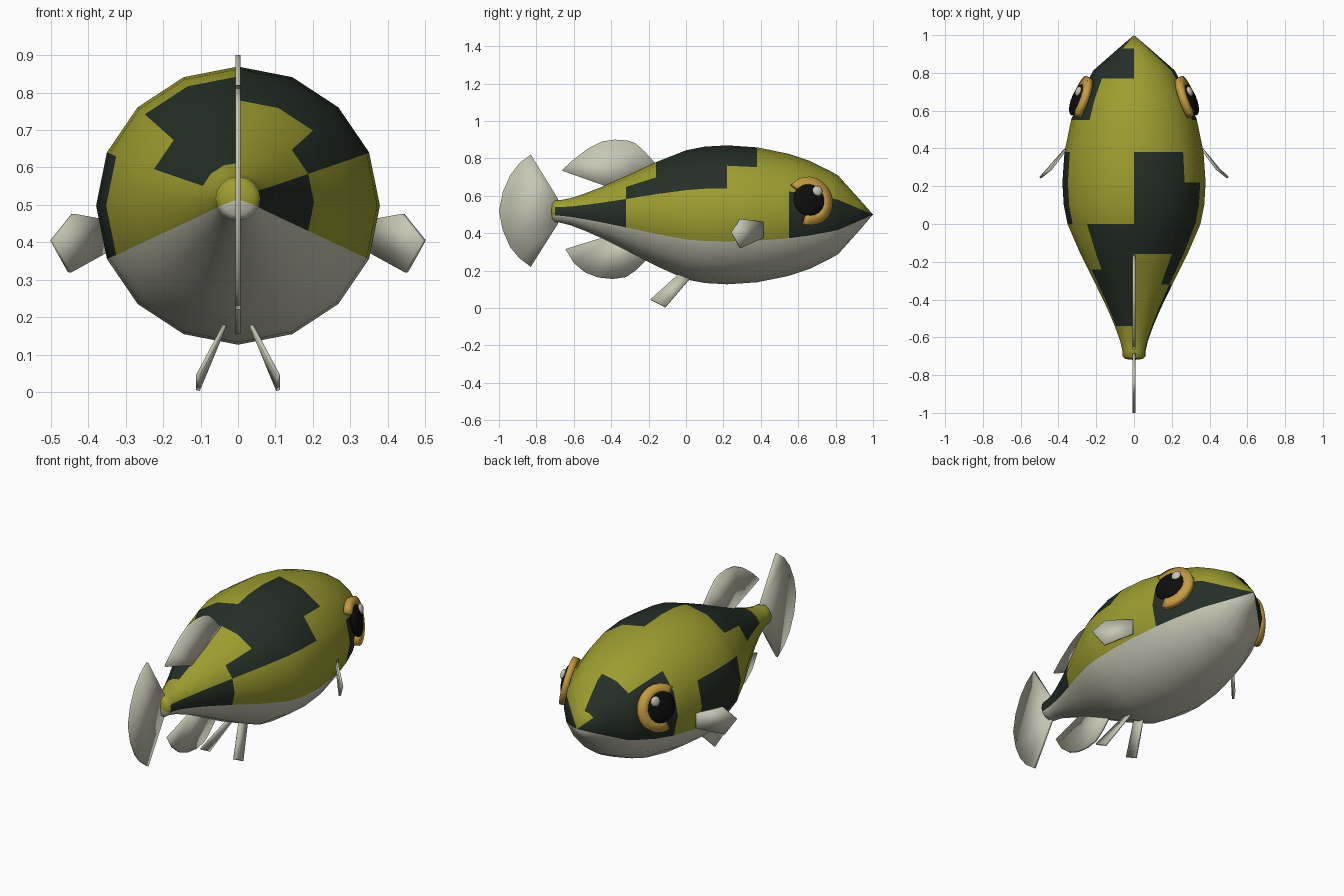
import bpy, bmesh, math
from mathutils import Vector, Matrix

if "Cube" in bpy.data.objects:
    bpy.data.objects.remove(bpy.data.objects["Cube"])


def material(name, rgb):
    m = bpy.data.materials.new(name)
    m.diffuse_color = (*rgb, 1)
    m.use_nodes = True
    m.node_tree.nodes["Principled BSDF"].inputs["Base Color"].default_value = m.diffuse_color
    return m


OLIVE = material("olive yellow", (0.34, 0.34, 0.03))
DARK = material("dark green", (0.018, 0.028, 0.02))
PALE = material("pale cream", (0.57, 0.57, 0.46))
AMBER = material("amber", (0.56, 0.33, 0.055))
BLACK = material("black", (0.004, 0.004, 0.004))


def add_object(name, bm, mats, mirror=False, thickness=0, offset=0, angle=40):
    bmesh.ops.recalc_face_normals(bm, faces=bm.faces) if not thickness else None
    me = bpy.data.meshes.new(name)
    bm.to_mesh(me)
    bm.free()
    ob = bpy.data.objects.new(name, me)
    bpy.context.collection.objects.link(ob)
    for m in mats:
        me.materials.append(m)
    if thickness:
        mod = ob.modifiers.new("thickness", 'SOLIDIFY')
        mod.thickness, mod.offset = thickness, offset
    if mirror:
        ob.modifiers.new("mirror", 'MIRROR').use_mirror_merge = False
    bpy.ops.object.select_all(action='DESELECT')
    ob.select_set(True)
    bpy.context.view_layer.objects.active = ob
    bpy.ops.object.shade_smooth_by_angle(angle=math.radians(angle))
    return ob


# Body: sixteen-sided rings along y, (position, radius)
RINGS = [(0.93, 0.082), (0.815, 0.213), (0.77, 0.24), (0.66, 0.295), (0.55, 0.333),
         (0.38, 0.368), (0.22, 0.379), (0.1, 0.372), (0.0, 0.352), (-0.16, 0.283),
         (-0.24, 0.243), (-0.32, 0.203), (-0.45, 0.14), (-0.54, 0.102),
         (-0.62, 0.073), (-0.67, 0.062), (-0.70, 0.06), (-0.715, 0.045)]
# Dark patches: side, first sector, last sector, rear y, front y
PATCHES = [(1, 3, 4, 0.55, 1.0), (1, 0, 1, -0.16, 0.38), (1, 2, 2, -0.32, 0.22),
           (1, 3, 4, -0.70, -0.32), (-1, 0, 1, 0.77, 0.93), (-1, 2, 4, 0.55, 1.0),
           (-1, 3, 4, 0.0, 0.38), (-1, 0, 1, -0.54, 0.0), (-1, 2, 2, -0.54, -0.27)]


def body_colour(sector, y):
    side = 1 if sector < 8 else -1
    k = sector if side == 1 else 15 - sector
    if k >= 5:
        return 2
    return int(any(side == s and a <= k <= b and lo < y < hi
                   for s, a, b, lo, hi in PATCHES))


bm = bmesh.new()
tip = bm.verts.new((0, 1, 0.5))
loops = []
for y, r in RINGS:
    zc = 0.498 + 0.019 * min(1, max(0, -y / 0.7))
    loops.append([bm.verts.new((r * math.sin(k * math.pi / 8), y,
                                zc + r * 0.98 * math.cos(k * math.pi / 8)))
                  for k in range(16)])
end = bm.verts.new((0, -0.72, 0.515))
for k in range(16):
    j = (k + 1) % 16
    bm.faces.new((tip, loops[0][k], loops[0][j])).material_index = body_colour(k, 0.97)
    for i in range(len(loops) - 1):
        a, b = loops[i], loops[i + 1]
        f = bm.faces.new((a[k], b[k], b[j], a[j]))
        f.material_index = body_colour(k, (RINGS[i][0] + RINGS[i + 1][0]) / 2)
    bm.faces.new((end, loops[-1][j], loops[-1][k])).material_index = body_colour(k, -0.72)
add_object("body", bm, [OLIVE, DARK, PALE], angle=60)


# Fins: thin plates from outlines
def plate(name, points, thickness, mirror=False):
    bm = bmesh.new()
    bm.faces.new([bm.verts.new(p) for p in points])
    return add_object(name, bm, [PALE], mirror, thickness)


def centre_fin(name, outline):
    plate(name, [(0, y, z) for y, z in outline], 0.014)


centre_fin("dorsal_fin", [(-0.665, 0.735), (-0.6, 0.795), (-0.52, 0.855), (-0.45, 0.89),
                          (-0.38, 0.9), (-0.31, 0.895), (-0.27, 0.88), (-0.22, 0.835),
                          (-0.16, 0.77), (-0.2, 0.68), (-0.42, 0.62), (-0.44, 0.655)])
centre_fin("anal_fin", [(-0.645, 0.315), (-0.6, 0.24), (-0.54, 0.19), (-0.47, 0.163),
                        (-0.39, 0.155), (-0.32, 0.165), (-0.27, 0.2), (-0.21, 0.26),
                        (-0.24, 0.36), (-0.4, 0.42), (-0.42, 0.385)])
centre_fin("tail_fin", [(-0.83, 0.82), (-0.89, 0.775), (-0.94, 0.71), (-0.98, 0.62),
                        (-1.0, 0.52), (-0.98, 0.415), (-0.94, 0.325), (-0.89, 0.265),
                        (-0.83, 0.22), (-0.685, 0.45), (-0.685, 0.585)])
plate("pectoral_fin", [(0.35, 0.41, 0.46), (0.44, 0.29, 0.476), (0.497, 0.245, 0.405),
                       (0.45, 0.29, 0.32), (0.35, 0.41, 0.375)], 0.012, True)
plate("pelvic_fin", [(0.03, -0.03, 0.19), (0.107, -0.19, 0.045),
                     (0.107, -0.11, 0.004), (0.03, 0.05, 0.19)], 0.01, True)

# Eyes: tilted frame, open amber ring, pupil and glint
n = Vector((0.91, 0.35, 0.2)).normalized()
u = Vector((0, 0, 1)).cross(n).normalized()
v = n.cross(u)
centre = Vector((0.296, 0.66, 0.572))


def on_eye(a, b, h):
    return centre + u * a + v * b + n * h


bm = bmesh.new()
arc = [math.radians(-108 + 242 * i / 20) for i in range(21)]
outer = [bm.verts.new(on_eye(0.132 * math.cos(t), 0.132 * math.sin(t), 0.005)) for t in arc]
inner = [bm.verts.new(on_eye(0.06 * math.cos(t), 0.06 * math.sin(t), 0.012)) for t in arc]
for i in range(20):
    bm.faces.new((inner[i], outer[i], outer[i + 1], inner[i + 1]))
add_object("iris", bm, [AMBER], True, 0.035, -1)


def eye_dome(name, a, b, h, radius, depth, mat):
    bm = bmesh.new()
    frame = Matrix((u, v, n)).transposed().to_4x4()
    bmesh.ops.create_uvsphere(bm, u_segments=20, v_segments=10, radius=1,
                              matrix=Matrix.Translation(on_eye(a, b, h)) @ frame
                              @ Matrix.Diagonal((radius, radius, depth, 1)))
    add_object(name, bm, [mat], True)


eye_dome("pupil", -0.004, 0.004, 0.005, 0.088, 0.026, BLACK)
eye_dome("eye_glint", 0.04, 0.05, 0.025, 0.028, 0.014, PALE)
